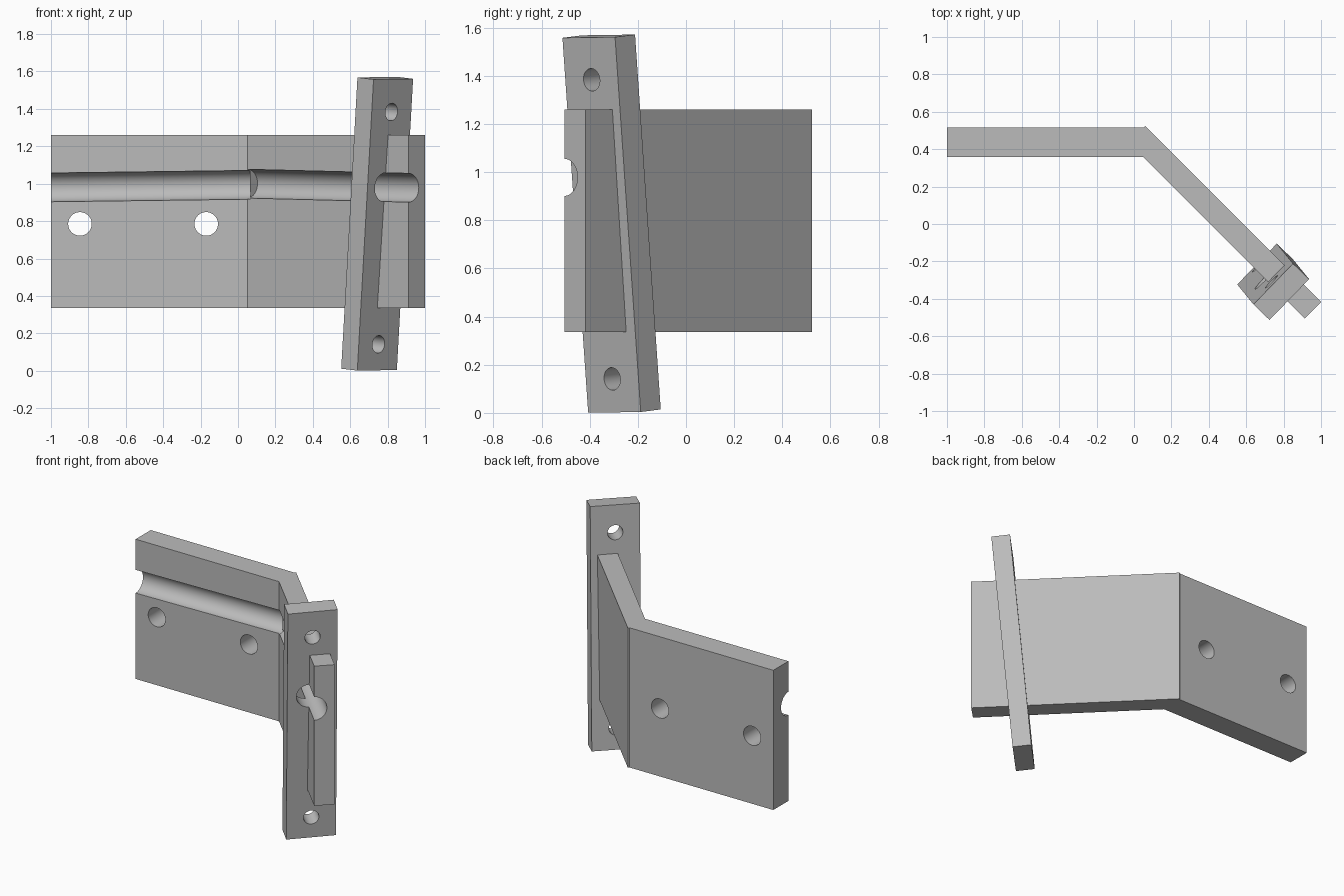
import bpy, bmesh, math
from mathutils import Vector, Matrix

cube = bpy.data.objects.get("Cube")
if cube:
    bpy.data.objects.remove(cube, do_unlink=True)

grey = bpy.data.materials.new("plain grey")
grey.use_nodes = True
colour = (0.5, 0.5, 0.5, 1)
grey.diffuse_color = colour
grey.node_tree.nodes["Principled BSDF"].inputs["Base Color"].default_value = colour


def finish(bm, name):
    bmesh.ops.recalc_face_normals(bm, faces=bm.faces)
    mesh = bpy.data.meshes.new(name)
    bm.to_mesh(mesh)
    bm.free()
    obj = bpy.data.objects.new(name, mesh)
    bpy.context.collection.objects.link(obj)
    mesh.materials.append(grey)
    return obj


def extrude_profile(name, points, bottom, top):
    bm = bmesh.new()
    face = bm.faces.new([bm.verts.new((x, y, bottom)) for x, y in points])
    out = bmesh.ops.extrude_face_region(bm, geom=[face])
    bmesh.ops.translate(bm, vec=(0, 0, top - bottom),
                        verts=[g for g in out["geom"] if isinstance(g, bmesh.types.BMVert)])
    return finish(bm, name)


def rod(start, end, radius):
    """Cylinder between two points, used as a cutter."""
    start, end = Vector(start), Vector(end)
    axis = end - start
    place = Matrix.Translation((start + end) / 2) @ axis.to_track_quat("Z", "Y").to_matrix().to_4x4()
    bm = bmesh.new()
    bmesh.ops.create_cone(bm, cap_ends=True, segments=48, radius1=radius, radius2=radius,
                          depth=axis.length, matrix=place)
    cutter = finish(bm, "cutter")
    cutter.hide_render = True
    return cutter


def cut(obj, rods):
    bpy.context.view_layer.objects.active = obj
    for spec in rods:
        cutter = rod(*spec)
        mod = obj.modifiers.new("cut", "BOOLEAN")
        mod.operation = "DIFFERENCE"
        mod.solver = "EXACT"
        mod.object = cutter
        bpy.ops.object.modifier_apply(modifier=mod.name)
        bpy.data.objects.remove(cutter, do_unlink=True)
    bpy.ops.object.select_all(action="DESELECT")
    obj.select_set(True)
    bpy.ops.object.shade_smooth_by_angle(angle=math.radians(30))


# Bent plate with a cable groove and two screw holes
plate = extrude_profile("bent_plate", [
    (-1, 0.357), (0.05, 0.357), (0.912, -0.505), (1, -0.417),
    (0.06, 0.523), (0.052, 0.515), (-1, 0.515)], 0.335, 1.26)
groove_radius = 0.077
long_groove = ((-1.1, 0.357, 0.979), (0.065, 0.357, 0.994), groove_radius)
angled_groove = ((0.05, 0.357, 1.0), (1.0, -0.593, 0.976), groove_radius)
screw_holes = [((x, 0.2, 0.785), (x, 0.7, 0.785), 0.063) for x in (-0.845, -0.17)]
cut(plate, [long_groove, angled_groove] + screw_holes)

# Tilted cross bar, its broad side facing along the angled wing
axis = Vector((0.087, -0.107, 1.56)).normalized()
across = Vector((0.695, 0.719, 0))
across = (across - axis * across.dot(axis)).normalized()
facing = across.cross(axis)
centre = Vector((0.744, -0.309, 0.786))
frame = Matrix((across, facing, axis)).transposed().to_4x4()
bm = bmesh.new()
bmesh.ops.create_cube(bm, size=1, matrix=Matrix.Translation(centre) @ frame
                      @ Matrix.Diagonal((0.304, 0.12, 1.563, 1)))
bar = finish(bm, "cross_bar")
bolt_holes = []
for height in (0.605, -0.642):
    middle = centre + axis * height
    bolt_holes.append((middle - facing * 0.2, middle + facing * 0.2, 0.047))
cut(bar, bolt_holes + [angled_groove])
